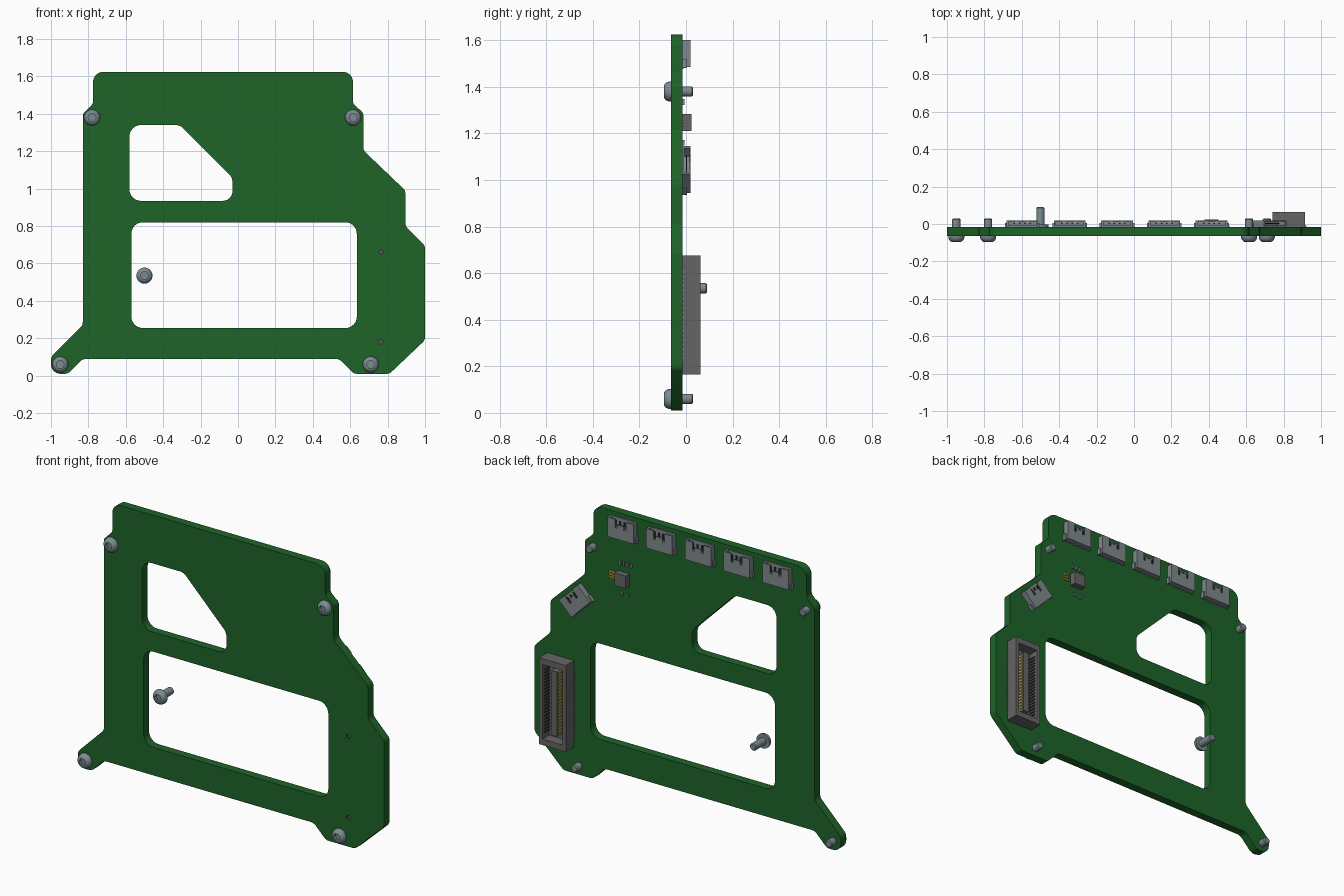
import bpy, bmesh, math
from mathutils import Matrix, Vector

if "Cube" in bpy.data.objects:
    bpy.data.objects.remove(bpy.data.objects["Cube"])


def material(name, rgb):
    m = bpy.data.materials.new(name)
    m.use_nodes = True
    m.diffuse_color = (*rgb, 1)
    m.node_tree.nodes["Principled BSDF"].inputs["Base Color"].default_value = (*rgb, 1)
    return m


GREEN = material("board green", (0.013, 0.127, 0.022))
STEEL = material("steel", (0.2, 0.26, 0.28))
GREY = material("socket grey", (0.22, 0.25, 0.27))
DARK = material("dark plastic", (0.13, 0.13, 0.13))
BLACK = material("black plastic", (0.04, 0.04, 0.045))
GOLD = material("gold", (0.6, 0.4, 0.03))
STAND = Matrix.Rotation(math.pi / 2, 4, 'X')   # local z points to the front
BACK = -0.015                                  # back surface of the board


def finish(name, bm, mats, matrix=Matrix()):
    bmesh.ops.recalc_face_normals(bm, faces=bm.faces)
    me = bpy.data.meshes.new(name)
    bm.to_mesh(me)
    bm.free()
    for m in mats:
        me.materials.append(m)
    ob = bpy.data.objects.new(name, me)
    bpy.context.collection.objects.link(ob)
    ob.matrix_world = matrix
    return ob


def box(bm, x0, x1, y0, y1, z0, z1, slot=0):
    size = Matrix.Diagonal((x1 - x0, y1 - y0, z1 - z0, 1))
    mid = Matrix.Translation(((x0 + x1) / 2, (y0 + y1) / 2, (z0 + z1) / 2))
    made = bmesh.ops.create_cube(bm, size=1, matrix=mid @ size)
    for f in {f for v in made["verts"] for f in v.link_faces}:
        f.material_index = slot


def select_only(ob):
    bpy.ops.object.select_all(action='DESELECT')
    ob.select_set(True)
    bpy.context.view_layer.objects.active = ob


# Outlines: corners as (x, z, fillet radius)
def fillet(corners, steps=6):
    out = []
    for i, (x, z, r) in enumerate(corners):
        p = Vector((x, z))
        a = (Vector(corners[i - 1][:2]) - p).normalized()
        b = (Vector(corners[(i + 1) % len(corners)][:2]) - p).normalized()
        half = math.acos(a.dot(b)) / 2
        reach = r / math.tan(half)
        centre = p + (a + b).normalized() * (r / math.sin(half))
        start, end = p + a * reach - centre, p + b * reach - centre
        for k in range(steps + 1):
            out.append(centre + start.lerp(end, k / steps).normalized() * r)
    return out


outline = [(-1, 0.01, 0.05), (-0.91, 0.01, 0.04), (-0.83, 0.09, 0.05), (0.54, 0.09, 0.05),
           (0.62, 0.01, 0.04), (0.81, 0.01, 0.04), (1, 0.19, 0.04), (1, 0.695, 0.04),
           (0.895, 0.8, 0.04), (0.895, 0.99, 0.04), (0.67, 1.205, 0.04), (0.67, 1.405, 0.03),
           (0.615, 1.455, 0.03), (0.615, 1.625, 0.055), (-0.775, 1.625, 0.055),
           (-0.775, 1.455, 0.03), (-0.83, 1.4, 0.03), (-0.83, 0.27, 0.04), (-1, 0.1, 0.04)]
upper_window = [(-0.58, 1.34, 0.06), (-0.31, 1.34, 0.06), (-0.03, 1.06, 0.06),
                (-0.03, 0.935, 0.05), (-0.58, 0.935, 0.06)]
lower_window = [(-0.57, 0.255, 0.06), (0.635, 0.255, 0.06), (0.635, 0.82, 0.06),
                (-0.57, 0.82, 0.06)]
pegs = [(0.765, 0.66), (0.765, 0.18)]
loops = [fillet(c) for c in (outline, upper_window, lower_window)]
for px, pz in pegs:
    loops.append([Vector((px + 0.013 * math.cos(k * math.pi / 6),
                          pz + 0.013 * math.sin(k * math.pi / 6))) for k in range(12)])

# Board: filled flat curve with holes, extruded
curve = bpy.data.curves.new("board", 'CURVE')
curve.dimensions = '2D'
curve.fill_mode = 'BOTH'
curve.extrude = 0.025
for loop in loops:
    s = curve.splines.new('POLY')
    s.points.add(len(loop) - 1)
    for pt, co in zip(s.points, loop):
        pt.co = (co.x, co.y, 0, 1)
    s.use_cyclic_u = True
curve.materials.append(GREEN)
board = bpy.data.objects.new("board", curve)
bpy.context.collection.objects.link(board)
board.matrix_world = Matrix.Translation((0, BACK - 0.025, 0)) @ STAND
select_only(board)
bpy.ops.object.convert(target='MESH')


# Screws: turned profile (radius, height, hexagonal) with a hex recess in the domed head
def screw(name, x, y, z):
    profile = [(0.017, -0.03, 0), (0.022, -0.025, 0), (0.022, 0.064, 0), (0.043, 0.064, 0),
               (0.043, 0.072, 0), (0.039, 0.084, 0), (0.031, 0.092, 0), (0.026, 0.095, 0),
               (0.022, 0.095, 1), (0.022, 0.076, 1)]
    bm = bmesh.new()
    n = 24
    rings = []
    for r, h, hexa in profile:
        ring = []
        for k in range(n):
            a = 2 * math.pi * k / n
            q = r
            if hexa:
                q = r * math.cos(math.pi / 6) / math.cos(a % (math.pi / 3) - math.pi / 6)
            ring.append(bm.verts.new((q * math.cos(a), q * math.sin(a), h)))
        rings.append(ring)
    for lo, hi in zip(rings, rings[1:]):
        for k in range(n):
            j = (k + 1) % n
            bm.faces.new((lo[k], lo[j], hi[j], hi[k]))
    bm.faces.new(rings[0])
    bm.faces.new(rings[-1])
    select_only(finish(name, bm, [STEEL], Matrix.Translation((x, y, z)) @ STAND))
    bpy.ops.object.shade_smooth_by_angle(angle=math.radians(35))


for i, (x, z) in enumerate([(-0.78, 1.38), (0.615, 1.38), (-0.95, 0.06), (0.71, 0.06)]):
    screw(f"mounting_screw_{i + 1}", x, 0, z)
screw("loose_screw", -0.5, 0.06, 0.535)


# Cable sockets: hollow shells that open along local +z
def cable_socket(name, x, z, turn=0):
    bm = bmesh.new()
    box(bm, -0.085, 0.085, 0, 0.007, -0.055, 0.06)             # floor
    box(bm, -0.085, 0.085, 0.007, 0.035, -0.055, 0.008)        # rear block
    box(bm, -0.022, 0.022, 0.029, 0.035, 0.008, 0.03)          # middle tongue
    for s in (-1, 1):
        a, b = sorted((s * 0.085, s * 0.073))
        box(bm, a, b, 0.007, 0.035, 0.008, 0.06)               # side wall
        a, b = sorted((s * 0.073, s * 0.036))
        box(bm, a, b, 0.029, 0.035, 0.008, 0.06)               # roof flap
        a, b = sorted((s * 0.085, s * 0.093))
        box(bm, a, b, 0, 0.02, -0.06, -0.02, 1)                # solder tab
    for k in range(4):
        u = (k - 1.5) * 0.028
        box(bm, u - 0.004, u + 0.004, 0.014, 0.02, 0.008, 0.045, 2)
        box(bm, u - 0.004, u + 0.004, 0, 0.006, -0.062, -0.055, 1)
    finish(name, bm, [GREY, STEEL, BLACK],
           Matrix.Translation((x, BACK, z)) @ Matrix.Rotation(turn, 4, 'Y'))


for i in range(5):
    cable_socket(f"top_socket_{i + 1}", -0.597 + i * 0.253, 1.54)
cable_socket("corner_socket", 0.713, 1.043, math.pi / 4)

# Large connector: open frame, centre tongue, contacts, leads and locating pegs
bm = bmesh.new()
W, H, D, T = 0.0875, 0.255, 0.078, 0.022
box(bm, -W, W, 0, 0.015, -H, H)
for s in (-1, 1):
    a, b = sorted((s * W, s * (W - T)))
    box(bm, a, b, 0.015, D, -H, H)
    a, b = sorted((s * H, s * (H - 0.035)))
    box(bm, -W + T, W - T, 0.015, D, a, b)
box(bm, -0.018, 0.018, 0.015, 0.06, -0.19, 0.19)
for k in range(20):
    z = (k - 9.5) * 0.0195
    for s in (-1, 1):
        for inner, outer, top, slot in ((0.018, 0.022, 0.052, 2), (0.06, 0.0655, 0.06, 1),
                                        (W, W + 0.006, 0.006, 3)):
            a, b = sorted((s * inner, s * outer))
            box(bm, a, b, 0, top, z - 0.004, z + 0.004, slot)
for px, pz in pegs:
    move = Matrix.Translation((px - 0.828, -0.02, pz - 0.42)) @ STAND
    bmesh.ops.create_cone(bm, cap_ends=True, segments=12, radius1=0.009, radius2=0.009,
                          depth=0.045, matrix=move)
finish("large_connector", bm, [DARK, BLACK, GOLD, STEEL], Matrix.Translation((0.828, BACK, 0.42)))

# Chip with small parts around it
bm = bmesh.new()
box(bm, 0.378, 0.452, BACK, 0.023, 1.21, 1.284)
finish("chip", bm, [DARK])
bm = bmesh.new()
for x, z in [(0.44, 1.335), (0.415, 1.335), (0.39, 1.335), (0.365, 1.335),
             (0.425, 1.16), (0.385, 1.16)]:
    box(bm, x - 0.006, x + 0.006, BACK, BACK + 0.008, z - 0.012, z + 0.012)
finish("small_resistors", bm, [STEEL])
bm = bmesh.new()
for k in range(3):
    z = 1.235 + k * 0.016
    box(bm, 0.472, 0.51, BACK, BACK + 0.007, z - 0.005, z + 0.005)
finish("gold_capacitor", bm, [GOLD])
